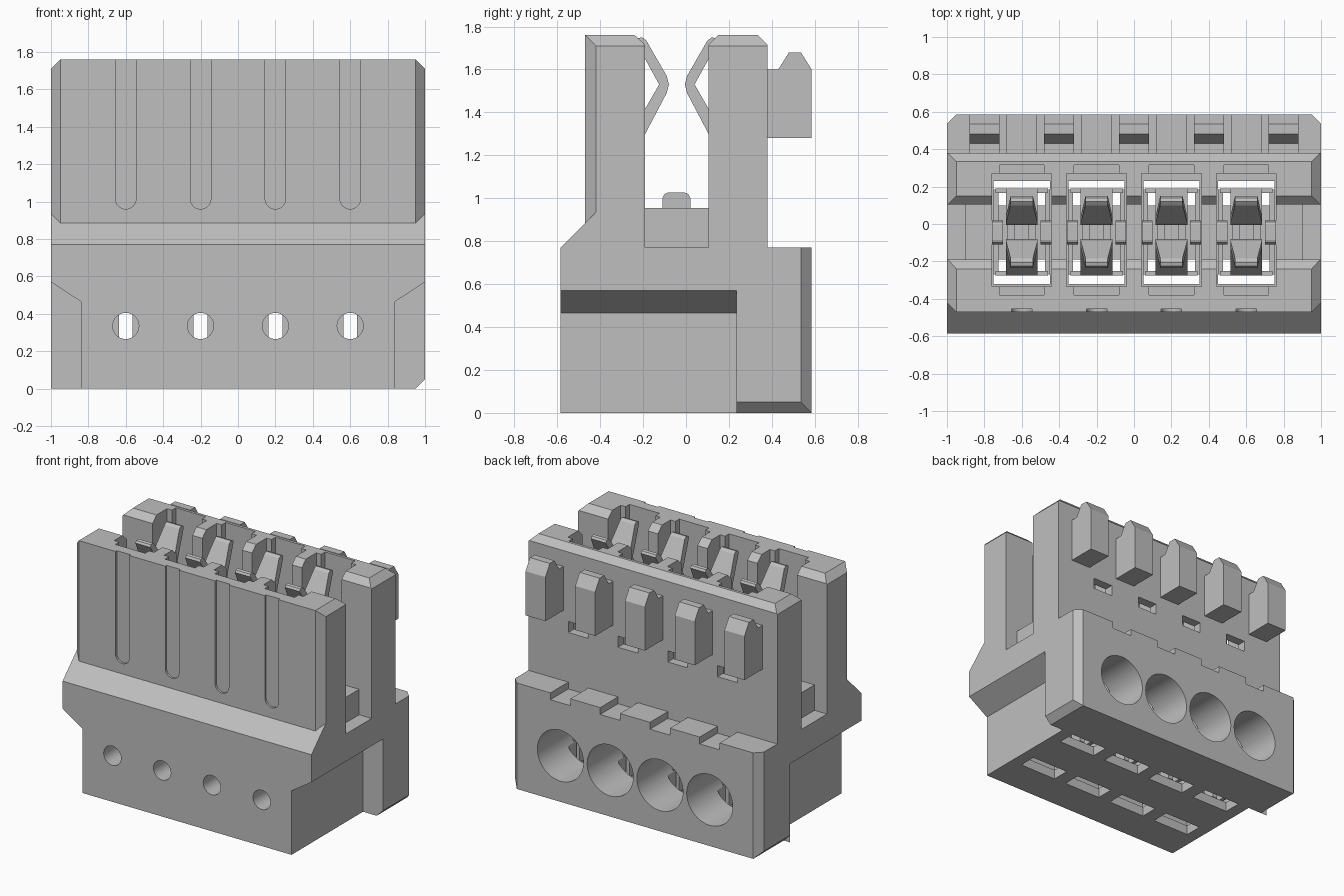
import bpy, bmesh, math
from mathutils import Vector

if "Cube" in bpy.data.objects:
    bpy.data.objects.remove(bpy.data.objects["Cube"])

grey = bpy.data.materials.new("plain_grey")
grey.use_nodes = True
grey.diffuse_color = (0.52, 0.52, 0.52, 1)
grey.node_tree.nodes["Principled BSDF"].inputs["Base Color"].default_value = grey.diffuse_color

POLES = [-0.6, -0.2, 0.2, 0.6]
cutters = []


def prism(name, axis, pts, lo, hi):
    """Extrude a closed 2D profile along an axis; pts use the other two axes in xyz order."""
    def place(p, t):
        c = list(p)
        c.insert(axis, t)
        return Vector(c)
    bm = bmesh.new()
    a = [bm.verts.new(place(p, lo)) for p in pts]
    b = [bm.verts.new(place(p, hi)) for p in pts]
    bm.faces.new(a)
    bm.faces.new(b[::-1])
    for i in range(len(pts)):
        j = (i + 1) % len(pts)
        bm.faces.new((a[i], b[i], b[j], a[j]))
    bmesh.ops.recalc_face_normals(bm, faces=bm.faces)
    me = bpy.data.meshes.new(name)
    bm.to_mesh(me)
    bm.free()
    me.materials.append(grey)
    ob = bpy.data.objects.new(name, me)
    bpy.context.collection.objects.link(ob)
    return ob


def box(name, x0, x1, y0, y1, z0, z1):
    return prism(name, 2, [(x0, y0), (x1, y0), (x1, y1), (x0, y1)], z0, z1)


def circle(cx, cz, r, n=40, start=0.0, sweep=2 * math.pi):
    return [(cx + r * math.cos(start + sweep * i / n), cz + r * math.sin(start + sweep * i / n))
            for i in range(n)]


def cut(ob):
    ob.hide_render = True
    cutters.append((ob, 'DIFFERENCE'))
    return ob


# Housing: side profile with two upright walls and a slot between them
body = prism("housing", 0, [
    (-.585, 0), (.585, 0), (.585, .77), (.38, .77), (.38, 1.715), (.335, 1.76),
    (.15, 1.76), (.105, 1.715), (.105, .77), (-.19, .77), (-.19, 1.715),
    (-.24, 1.76), (-.47, 1.76), (-.47, .885), (-.585, .77)], -1, 1)

# Raised slot floor
cutters.append((box("slot_floor", -.9, .9, -.2, .115, .7, .955), 'UNION'))

# Chamfers and undercut on both ends
for s in (1, -1):
    def side(pts):
        return [(s * x, v) for x, v in pts]
    cut(prism("undercut", 1, side([(.84, -.1), (1.1, -.1), (1.1, .636), (.84, .465)]), -.7, .235))
    cut(prism("top_chamfer", 1, side([(.9, 1.81), (1.05, 1.81), (1.05, 1.66)]), -.7, .7))
    cut(prism("base_chamfer", 1, side([(.9, -.05), (1.05, -.05), (1.05, .1)]), .235, .7))
    cut(prism("rear_chamfer", 2, side([(.9, .635), (1.05, .635), (1.05, .485)]), -.1, .9))
    corner = cut(prism("front_chamfer", 2, side([(.9, -.52), (1.05, -.52), (1.05, -.37)]), .8, 1.9))
    for v in corner.data.vertices:
        if v.co.z < 1:
            v.co.z = v.co.y + 1.355   # follow the sloping shoulder

# Cuts repeated at every pole
for x in POLES:
    cut(box("pocket", x - .16, x + .16, -.335, .27, .07, 2))
    cut(box("pocket_recess", x - .12, x + .12, -.38, .315, 1.1, 2))
    cut(box("front_floor_hole", x - .15, x + .15, -.32, -.19, -.1, .2))
    cut(box("rear_floor_hole", x - .15, x + .15, .1, .23, -.1, .2))
    cut(prism("wire_hole", 1, circle(x, .335, .185, 48), .2, .7))
    cut(prism("test_hole", 1, circle(x, .335, .07, 32), -.7, -.2))
    cut(box("shelf_notch", x - .08, x + .08, .38, .7, .72, .85))
    cut(box("wall_window", x - .08, x + .08, .25, .5, 1.13, 1.21))
    groove = circle(x, 1.015, .055, 16, math.pi, math.pi) + [
        (x + .055, 1.015), (x + .055, 1.9), (x - .055, 1.9)]
    cut(prism("front_groove", 1, groove, -.6, -.455))

for ob, op in cutters:
    m = body.modifiers.new(ob.name, 'BOOLEAN')
    m.operation, m.object, m.solver = op, ob, 'EXACT'
bpy.context.view_layer.update()
deps = bpy.context.evaluated_depsgraph_get()
mesh = bpy.data.meshes.new_from_object(body.evaluated_get(deps))
body.modifiers.clear()
body.data = mesh
for ob, op in cutters:
    bpy.data.objects.remove(ob)
mesh.materials.clear()
mesh.materials.append(grey)
for p in mesh.polygons:
    p.material_index = 0

# Coding hooks on the rear wall
for i in range(5):
    x = -.8 + .4 * i
    prism("rear_hook", 0, [(.37, 1.28), (.585, 1.28), (.585, 1.6), (.535, 1.68),
                           (.48, 1.68), (.43, 1.6), (.37, 1.6)], x - .08, x + .08)

# Spring contacts
BLADE = [(.15, .6), (.15, 1.215), (.105, 1.3), (.005, 1.49), (-.005, 1.53), (.005, 1.57),
         (.1, 1.735), (.12, 1.75), (.14, 1.745), (.15, 1.73), (.04, 1.53), (.19, 1.27), (.19, .6)]
MID = -.0425
for x in POLES:
    for name, flip in (("rear_blade", False), ("front_blade", True)):
        pts = [(2 * MID - y if flip else y, z) for y, z in BLADE]
        ob = prism(name, 0, pts, -.085, .085)
        for v in ob.data.vertices:
            if v.co.z > 1.58:
                v.co.x *= .7      # tapered tip
            v.co.x += x
        y0, y1 = (-.275, -.25) if flip else (.165, .19)
        box("contact_end_plate", x - .14, x + .14, y0, y1, .6, 1.0)
    for s in (1, -1):
        a, b = sorted((x + s * .125, x + s * .152))
        box("contact_side_plate", a, b, -.27, .185, .1, .93)
        a, b = sorted((x + s * .1, x + s * .158))
        prism("contact_bump", 0, [(-.11, .9), (.02, .9), (.02, 1.0), (.01, 1.02), (-.005, 1.026),
                                  (-.085, 1.026), (-.1, 1.02), (-.11, 1.0)], a, b)
        a, b = sorted((x + s * .037, x + s * .075))
        box("clamp_jaw", a, b, -.18, .09, .08, .6)

# Smooth the round holes, keep edges sharp
bpy.ops.object.select_all(action='DESELECT')
body.select_set(True)
bpy.context.view_layer.objects.active = body
bpy.ops.object.shade_smooth_by_angle(angle=math.radians(30))
